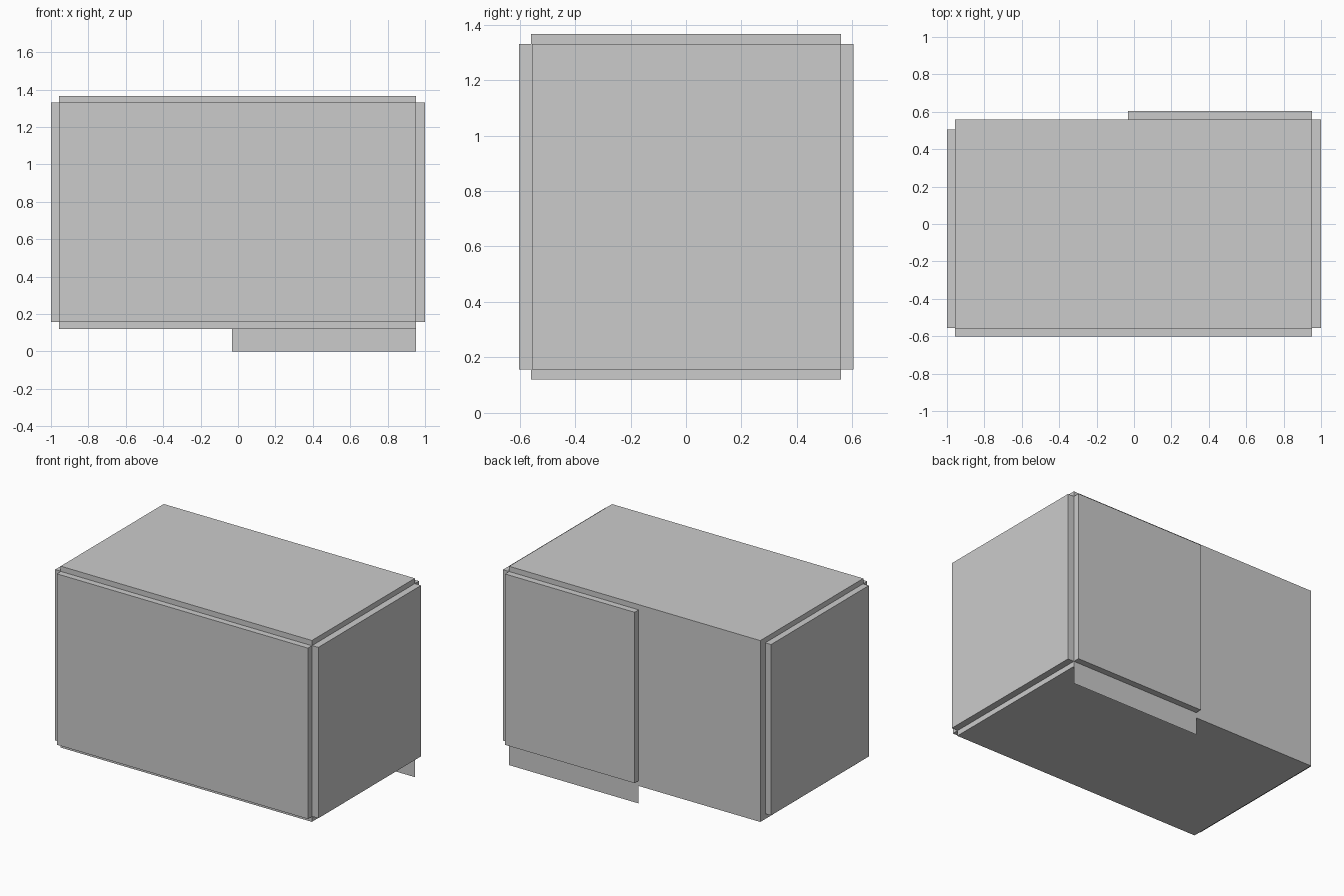
import bpy
import bmesh

if "Cube" in bpy.data.objects:
    bpy.data.objects.remove(bpy.data.objects["Cube"])


def box(name, x, y, z):
    """Axis-aligned box from (min, max) ranges."""
    bm = bmesh.new()
    bmesh.ops.create_cube(bm, size=1)
    for v in bm.verts:
        v.co = [r[0] if c < 0 else r[1] for c, r in zip(v.co, (x, y, z))]
    mesh = bpy.data.meshes.new(name)
    bm.to_mesh(mesh)
    bm.free()
    obj = bpy.data.objects.new(name, mesh)
    bpy.context.collection.objects.link(obj)
    return obj


X0, X1 = -0.956, 0.953      # body sides
Y = 0.559                   # body half depth
Z0, Z1 = 0.12, 1.366        # body bottom and top
PANEL_Z = (0.156, 1.33)     # shared height of the raised panels
HALF = -0.032               # inner edge of the half-width back panel

# Main container body
box("body", (X0, X1), (-Y, Y), (Z0, Z1))

# Raised panels on the four sides
box("front_panel", (X0, X1), (-0.602, -Y), PANEL_Z)
box("right_panel", (X1, 1.0), (-0.556, Y), PANEL_Z)
box("left_panel", (-1.0, X0), (-0.556, 0.505), PANEL_Z)
box("back_panel", (HALF, X1), (Y, 0.603), PANEL_Z)

# Thin skirt sheet hanging below the back panel
mesh = bpy.data.meshes.new("back_skirt")
mesh.from_pydata([(X1, Y, 0), (HALF, Y, 0), (HALF, Y, Z0), (X1, Y, Z0)],
                 [], [(0, 1, 2, 3)])
bpy.context.collection.objects.link(bpy.data.objects.new("back_skirt", mesh))
